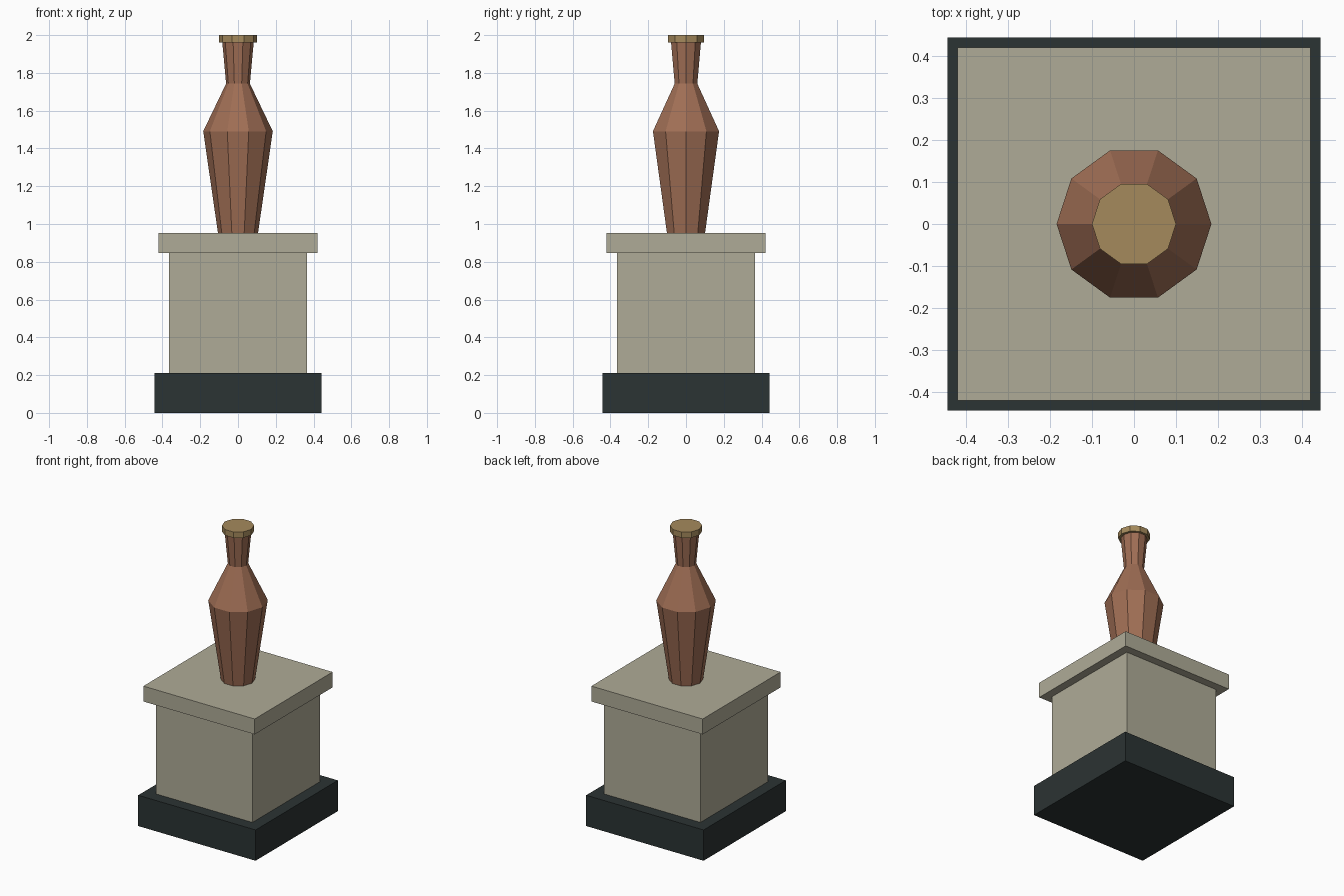
import bpy, bmesh
from math import cos, sin, pi

if "Cube" in bpy.data.objects:
    bpy.data.objects.remove(bpy.data.objects["Cube"])


def material(name, rgb):
    mat = bpy.data.materials.new(name)
    mat.diffuse_color = (*rgb, 1.0)
    mat.use_nodes = True
    mat.node_tree.nodes["Principled BSDF"].inputs["Base Color"].default_value = mat.diffuse_color
    return mat


DARK = material("dark_stone", (0.024, 0.033, 0.033))
STONE = material("pale_stone", (0.43, 0.41, 0.31))
COPPER = material("copper", (0.35, 0.156, 0.09))
BRASS = material("brass", (0.376, 0.254, 0.107))


def lathe(name, profile, sides, mat, turn=0.0):
    """Stack of flat-sided rings from (radius, z) pairs, closed at both ends."""
    bm = bmesh.new()
    rings = [[bm.verts.new((r * cos(turn + 2 * pi * i / sides),
                            r * sin(turn + 2 * pi * i / sides), z))
              for i in range(sides)] for r, z in profile]
    for low, high in zip(rings, rings[1:]):
        for i in range(sides):
            j = (i + 1) % sides
            bm.faces.new((low[i], low[j], high[j], high[i]))
    bm.faces.new(rings[0][::-1])
    bm.faces.new(rings[-1])
    mesh = bpy.data.meshes.new(name)
    bm.to_mesh(mesh)
    bm.free()
    mesh.materials.append(mat)
    obj = bpy.data.objects.new(name, mesh)
    bpy.context.collection.objects.link(obj)
    return obj


def block(name, half, z0, z1, mat):
    """Square block: a four-sided lathe turned to face the axes."""
    r = half * 2 ** 0.5
    return lathe(name, [(r, z0), (r, z1)], 4, mat, pi / 4)


# Pedestal
block("plinth_base", 0.443, 0.0, 0.21, DARK)
block("pedestal_shaft", 0.364, 0.21, 0.847, STONE)
block("pedestal_cap", 0.42, 0.847, 0.952, STONE)

# Ten-sided vase and its rim
lathe("vase_body", [(0.106, 0.952), (0.184, 1.491), (0.063, 1.743), (0.083, 1.96)],
      10, COPPER)
lathe("vase_rim", [(0.1, 1.96), (0.1, 2.0)], 10, BRASS)
